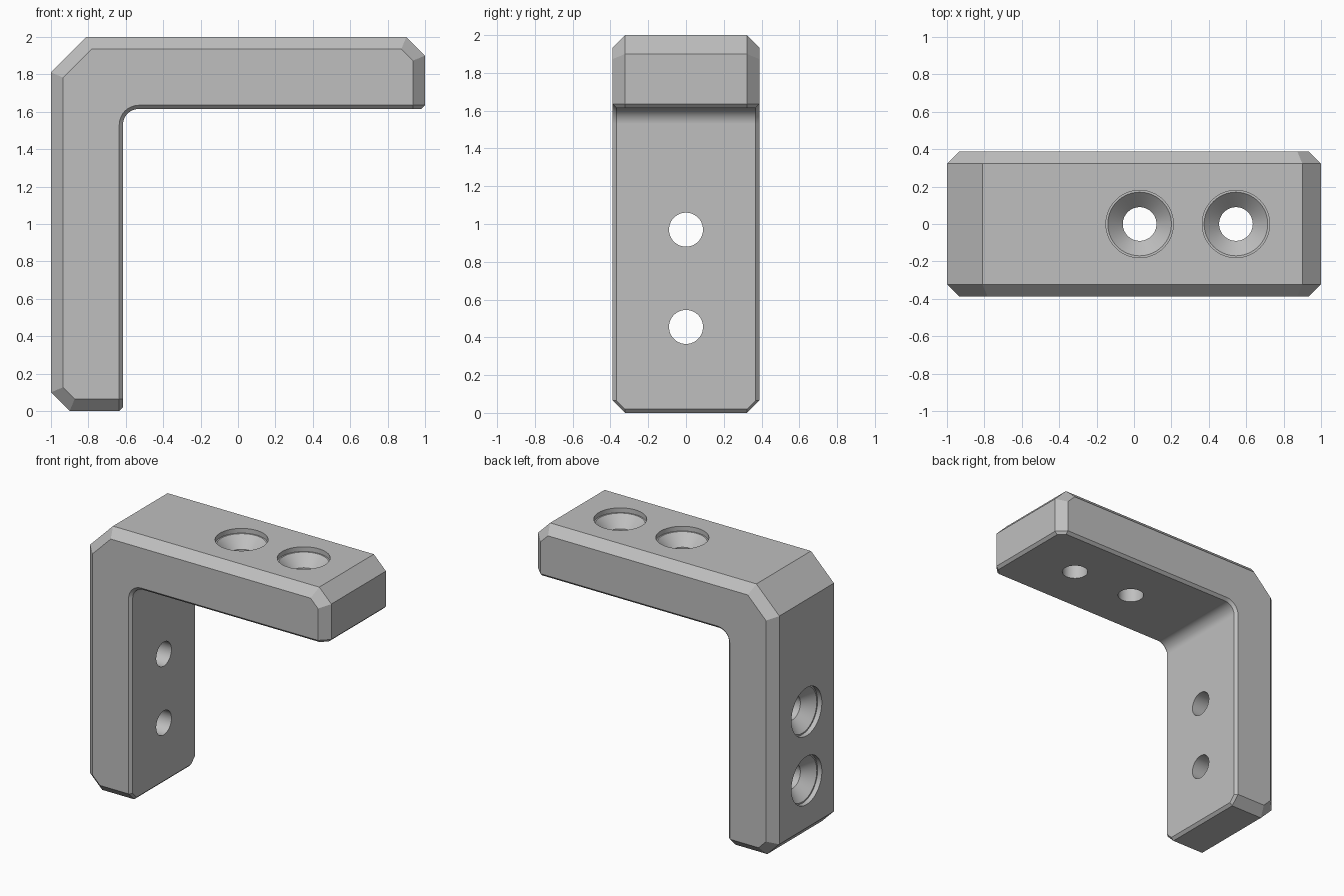
import bpy, bmesh, math
from mathutils import Vector

cube = bpy.data.objects.get("Cube")
if cube:
    bpy.data.objects.remove(cube, do_unlink=True)

HALF_WIDTH, THICK = 0.388, 0.385
OUTER, INNER = 0.065, 0.02        # chamfer sizes on outer and inner edges
FILLET, SIDES = 0.085, 64
K = math.tan(math.pi / 8)


def place(u, y, w, swap=False):
    """u runs along the top arm, w down from the top; swap gives the upright arm."""
    if swap:
        u, w = w, u
    return Vector((u - 1, y, 2 - w))


def section(a, b):
    """L outline, inset by a on the outside and by b on the inside."""
    half = [(0.19 + K * a, a), (1.9 - K * a, a), (2 - a, 0.1 + K * a),
            (2 - a, THICK - INNER), (2 - a - INNER + b, THICK - b)]
    centre, r = THICK + FILLET, FILLET + b
    for i in range(7):
        t = math.pi / 4 * i / 6
        half.append((centre - r * math.sin(t), centre - r * math.cos(t)))
    return half + [(w, u) for u, w in reversed(half[:-1])]


def finish(bm, name):
    bmesh.ops.remove_doubles(bm, verts=bm.verts, dist=1e-5)
    bmesh.ops.recalc_face_normals(bm, faces=bm.faces)
    mesh = bpy.data.meshes.new(name)
    bm.to_mesh(mesh)
    bm.free()
    obj = bpy.data.objects.new(name, mesh)
    bpy.context.collection.objects.link(obj)
    return obj


def bridge(bm, r0, r1):
    for i in range(len(r0)):
        j = (i + 1) % len(r0)
        bm.faces.new((r0[i], r0[j], r1[j], r1[i]))


# Bracket body: lofted across its width, with chamfered edges
bm = bmesh.new()
side = [(HALF_WIDTH, OUTER, INNER), (HALF_WIDTH - INNER, OUTER - INNER, 0),
        (HALF_WIDTH - OUTER, 0, 0)]
layers = [(-y, a, b) for y, a, b in side] + side[::-1]
rings = [[bm.verts.new(place(u, y, w)) for u, w in section(a, b)] for y, a, b in layers]
for r0, r1 in zip(rings, rings[1:]):
    bridge(bm, r0, r1)
bm.faces.new(rings[0])
bm.faces.new(rings[-1])
bmesh.ops.remove_doubles(bm, verts=bm.verts, dist=1e-5)
bmesh.ops.dissolve_limit(bm, angle_limit=math.radians(0.5), verts=bm.verts, edges=bm.edges)
bracket = finish(bm, "corner_bracket")

# Countersunk screw holes: two in each arm
bm = bmesh.new()
bore = [(0.18, -0.1), (0.18, 0.035), (0.17, 0.035), (0.09, 0.115), (0.09, 0.5)]
for swap in (False, True):
    for u in (1.03, 1.545):
        rings = []
        for r, depth in bore:
            angles = [math.tau * i / SIDES for i in range(SIDES)]
            rings.append([bm.verts.new(place(u + r * math.cos(t), r * math.sin(t), depth, swap))
                          for t in angles])
        for r0, r1 in zip(rings, rings[1:]):
            bridge(bm, r0, r1)
        bm.faces.new(rings[0])
        bm.faces.new(rings[-1])
cutter = finish(bm, "screw_hole_cutter")
cutter.hide_render = True

bpy.ops.object.select_all(action='DESELECT')
bracket.select_set(True)
bpy.context.view_layer.objects.active = bracket
cut = bracket.modifiers.new("screw_holes", 'BOOLEAN')
cut.operation, cut.solver, cut.object = 'DIFFERENCE', 'EXACT', cutter
bpy.ops.object.modifier_apply(modifier=cut.name)
bpy.data.objects.remove(cutter, do_unlink=True)

# Grey metal
grey = bpy.data.materials.new("plain_grey")
grey.use_nodes = True
colour = (0.52, 0.52, 0.52, 1)
grey.diffuse_color = colour
grey.node_tree.nodes["Principled BSDF"].inputs["Base Color"].default_value = colour
bracket.data.materials.clear()
bracket.data.materials.append(grey)

# Smooth fillet and bores, crisp flats
bpy.ops.object.shade_smooth_by_angle(angle=math.radians(25))
normals = bracket.modifiers.new("flat_faces", 'WEIGHTED_NORMAL')
normals.keep_sharp = True
